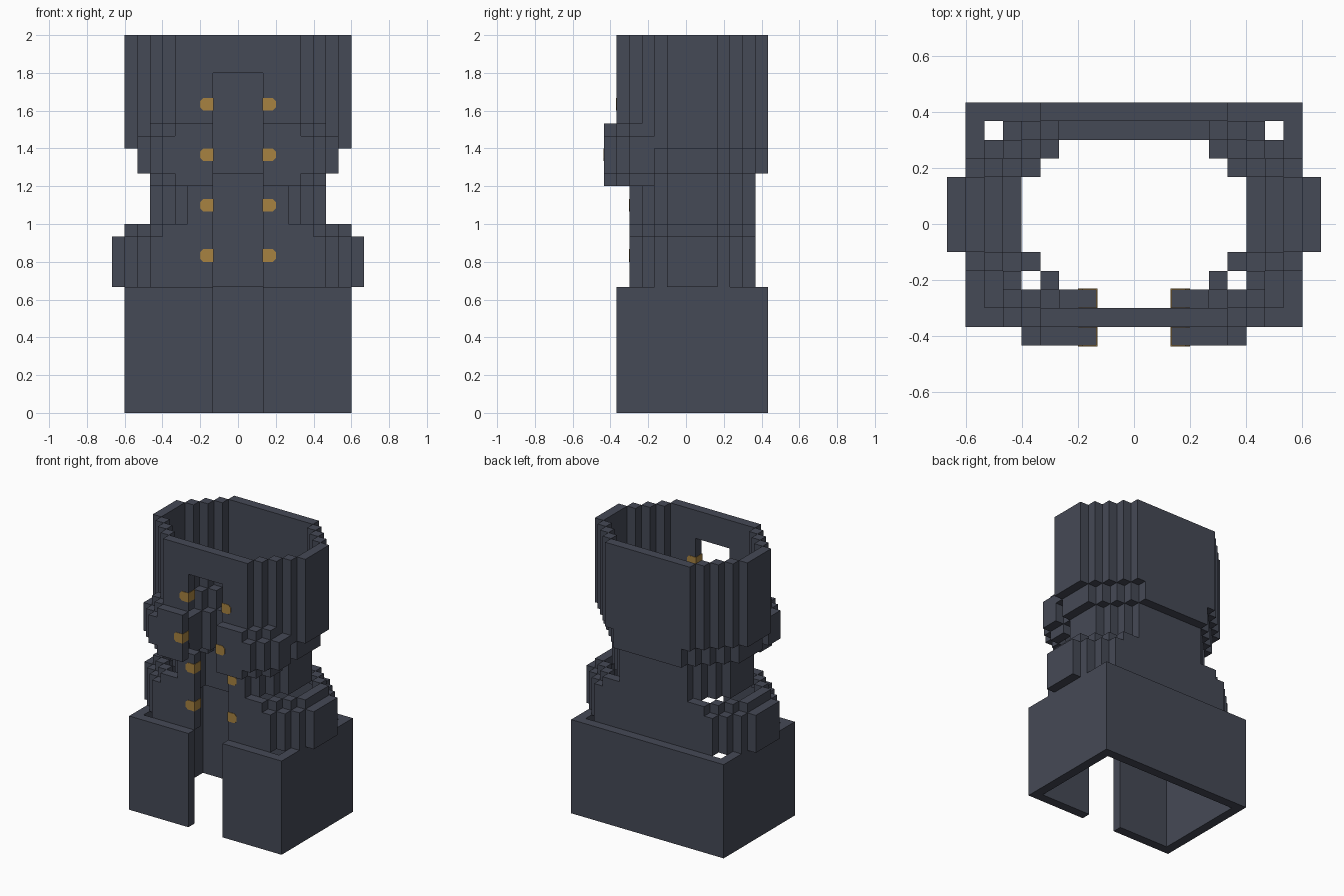
import bpy
import bmesh

if "Cube" in bpy.data.objects:
    bpy.data.objects.remove(bpy.data.objects["Cube"], do_unlink=True)

U = 1 / 15        # edge of one block
MID = 6.5         # block depth index that lies on y = 0
SLOT, SLOT_TOP = 2, 27


def material(name, color):
    mat = bpy.data.materials.new(name)
    mat.use_nodes = True
    mat.diffuse_color = color
    bsdf = next(n for n in mat.node_tree.nodes if n.type == 'BSDF_PRINCIPLED')
    bsdf.inputs["Base Color"].default_value = color
    bsdf.inputs["Roughness"].default_value = 0.9
    return mat


cloth = material("charcoal cloth", (0.06, 0.067, 0.093, 1))
gold = material("dull gold", (0.39, 0.225, 0.053, 1))


def both_sides(column, depth, z):
    return {(column, depth, z), (-column - 1, depth, z)}


def ring(z0, z1, flat, side, front, back, front_from=0):
    """One-block-thick shell with stepped corners and an open front slot."""
    cells = set()
    for z in range(z0, z1):
        for c in range(side):
            step = max(0, c - flat + 1)
            j0, j1 = front + step, back - step
            if c == side - 1:
                for j in range(j0, j1 + 1):
                    cells |= both_sides(c, j, z)
                continue
            cells |= both_sides(c, j1, z)
            if c >= front_from and (c >= SLOT or z >= SLOT_TOP):
                cells |= both_sides(c, j0, z)
    return cells


def bulge(z0, z1, flat):
    """Raised front panels that wrap back in steps at the sides."""
    cells = set()
    for z in range(z0, z1):
        for c in range(SLOT, flat):
            cells |= both_sides(c, 0, z)
        cells |= both_sides(flat, 1, z)
        for j in (2, 3):
            cells |= both_sides(flat + 1, j, z)
    return cells


parts = {
    "skirt": ring(0, 10, 9, 9, 1, 12),
    "hips": ring(10, 14, 7, 10, 2, 11) | ring(14, 15, 6, 9, 2, 11),
    "waist": ring(15, 18, 4, 7, 2, 11) | ring(18, 19, 4, 7, 2, 11, 5),
    "ribs": ring(19, 21, 4, 8, 1, 12, 6),
    "chest": ring(21, 23, 5, 9, 1, 12, 7) | ring(23, 30, 5, 9, 1, 12),
    "front_panels": bulge(18, 19, 5) | bulge(19, 22, 6) | bulge(22, 23, 5),
}
solid = set().union(*parts.values())


def finish(bm, name, mat):
    mesh = bpy.data.meshes.new(name)
    bm.to_mesh(mesh)
    bm.free()
    mesh.materials.append(mat)
    obj = bpy.data.objects.new(name, mesh)
    bpy.context.collection.objects.link(obj)
    return obj


def build(name, cells):
    """Skin the exposed sides of the blocks and merge them into flat faces."""
    bm = bmesh.new()
    for cell in cells:
        for axis in range(3):
            a, b = (axis + 1) % 3, (axis + 2) % 3
            for side in (0, 1):
                beside = list(cell)
                beside[axis] += 2 * side - 1
                if tuple(beside) in solid:
                    continue
                corners = []
                for da, db in ((0, 0), (1, 0), (1, 1), (0, 1)):
                    p = list(cell)
                    p[axis] += side
                    p[a] += da
                    p[b] += db
                    corners.append(bm.verts.new((p[0] * U, (p[1] - MID) * U, p[2] * U)))
                bm.faces.new(corners if side else corners[::-1])
    bmesh.ops.remove_doubles(bm, verts=bm.verts[:], dist=U / 100)
    bmesh.ops.dissolve_limit(bm, angle_limit=0.01, verts=bm.verts[:], edges=bm.edges[:])
    finish(bm, name, cloth)


for part, blocks in parts.items():
    build(part, blocks)


# Buttons: short prisms through the slot border with clipped outer corners
def button(name, z, depth, sign):
    e, cut = 0.003, 0.016
    x0, x1 = SLOT * U - e, (SLOT + 1) * U
    z0, z1 = z * U, (z + 1) * U
    y0, y1 = (depth - MID) * U - e, (depth + 1 - MID) * U + e
    outline = [(x0, z0), (x1 - cut, z0), (x1, z0 + cut),
               (x1, z1 - cut), (x1 - cut, z1), (x0, z1)]
    bm = bmesh.new()
    face = bm.faces.new([bm.verts.new((sign * x, y0, h)) for x, h in outline])
    out = bmesh.ops.extrude_face_region(bm, geom=[face])
    moved = [g for g in out["geom"] if isinstance(g, bmesh.types.BMVert)]
    bmesh.ops.translate(bm, verts=moved, vec=(0, y1 - y0, 0))
    bmesh.ops.recalc_face_normals(bm, faces=bm.faces[:])
    finish(bm, name, gold)


for row, (z, depth) in enumerate(((12, 2), (16, 2), (20, 0), (24, 1)), 1):
    button(f"button_left_{row}", z, depth, 1)
    button(f"button_right_{row}", z, depth, -1)
